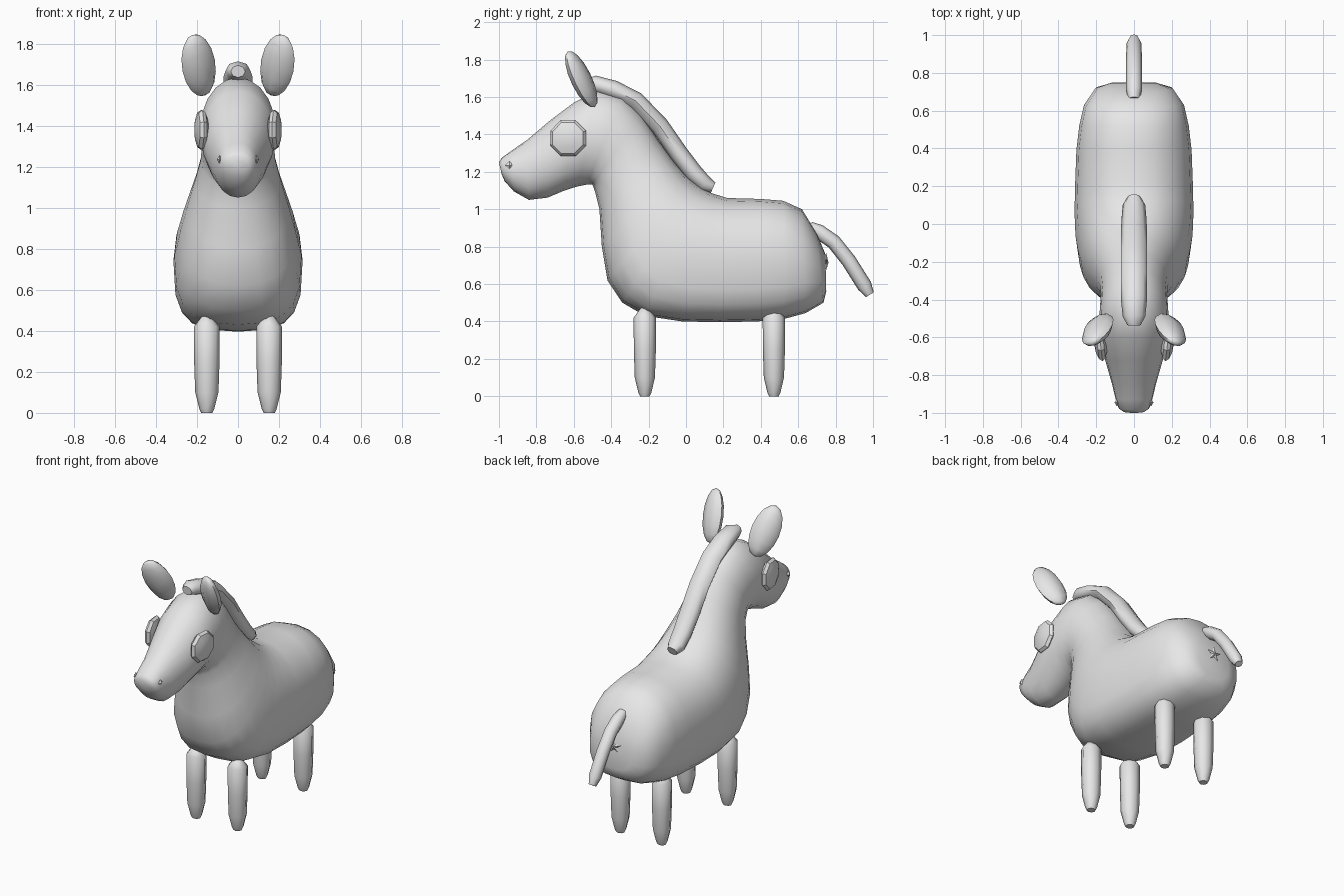
import bpy, bmesh, math
from mathutils import Vector, Matrix

if "Cube" in bpy.data.objects:
    bpy.data.objects.remove(bpy.data.objects["Cube"])

grey = bpy.data.materials.new("plain grey")
grey.diffuse_color = (0.8, 0.8, 0.8, 1)
grey.use_nodes = True
grey.node_tree.nodes["Principled BSDF"].inputs["Base Color"].default_value = grey.diffuse_color


def finish(name, bm, angle=60):
    bmesh.ops.recalc_face_normals(bm, faces=bm.faces)
    me = bpy.data.meshes.new(name)
    bm.to_mesh(me)
    bm.free()
    me.materials.append(grey)
    ob = bpy.data.objects.new(name, me)
    bpy.context.collection.objects.link(ob)
    bpy.ops.object.select_all(action='DESELECT')
    ob.select_set(True)
    bpy.context.view_layer.objects.active = ob
    bpy.ops.object.shade_smooth_by_angle(angle=math.radians(angle))
    return ob


def spow(v, n):
    return math.copysign(abs(v) ** (2 / n), v)


def loft(name, rings, sides, x0=0.0):
    """Rings: top y, top z, bottom y, bottom z, half width, lower squareness."""
    bm = bmesh.new()
    loops = []
    for ty, tz, by, bz, w, n in rings:
        loop = []
        for i in range(sides):
            a = 2 * math.pi * i / sides
            c, s = math.cos(a), math.sin(a)
            k = n if s < 0 else min(n, 2.2)
            x, d = w * spow(c, k), spow(s, k) / 2
            loop.append(bm.verts.new((x0 + x, (ty + by) / 2 + d * (ty - by),
                                      (tz + bz) / 2 + d * (tz - bz))))
        loops.append(loop)
    for p, q in zip(loops, loops[1:]):
        for i in range(sides):
            j = (i + 1) % sides
            bm.faces.new((p[i], p[j], q[j], q[i]))
    bm.faces.new(loops[0])
    bm.faces.new(loops[-1])
    return finish(name, bm)


def tube(name, path, sides):
    """Path points: y, z, half thickness, half width."""
    rings = []
    for i, (y, z, r, w) in enumerate(path):
        a, b = path[max(i - 1, 0)], path[min(i + 1, len(path) - 1)]
        t = Vector((b[0] - a[0], b[1] - a[1])).normalized()
        rings.append((y - t.y * r, z + t.x * r, y + t.y * r, z - t.x * r, w, 2))
    return loft(name, rings, sides)


def ball(name, matrix, segs, rings, angle=60):
    bm = bmesh.new()
    bmesh.ops.create_uvsphere(bm, u_segments=segs, v_segments=rings, radius=1, matrix=matrix)
    return finish(name, bm, angle)


# Rump, barrel, chest, neck and head in one skin
loft("body", [
    (0.745, 0.76, 0.75, 0.56, 0.12, 2.4),
    (0.70, 0.87, 0.735, 0.50, 0.205, 2.6),
    (0.62, 1.00, 0.64, 0.445, 0.265, 2.8),
    (0.52, 1.045, 0.52, 0.412, 0.29, 3),
    (0.40, 1.055, 0.38, 0.40, 0.305, 3.1),
    (0.22, 1.06, 0.18, 0.396, 0.312, 3.2),
    (0.14, 1.085, -0.02, 0.40, 0.315, 3.2),
    (0.10, 1.105, -0.22, 0.43, 0.31, 3),
    (0.065, 1.13, -0.34, 0.50, 0.297, 2.7),
    (0.03, 1.155, -0.42, 0.62, 0.28, 2.4),
    (-0.01, 1.19, -0.45, 0.80, 0.25, 2.2),
    (-0.07, 1.26, -0.463, 1.00, 0.21, 2.1),
    (-0.15, 1.37, -0.485, 1.09, 0.182, 2),
    (-0.24, 1.505, -0.50, 1.132, 0.175, 2),
    (-0.34, 1.60, -0.53, 1.132, 0.18, 2),
    (-0.47, 1.635, -0.58, 1.122, 0.185, 2),
    (-0.60, 1.57, -0.65, 1.10, 0.178, 2),
    (-0.72, 1.48, -0.74, 1.062, 0.15, 2),
    (-0.85, 1.37, -0.84, 1.05, 0.117, 2.1),
    (-0.93, 1.315, -0.92, 1.095, 0.098, 2.2),
    (-0.985, 1.275, -0.97, 1.15, 0.08, 2.2),
    (-1.00, 1.25, -0.985, 1.185, 0.055, 2.2)], 20)

# Mane along the crest, and tail
tube("mane", [(-0.535, 1.665, 0.03, 0.035), (-0.49, 1.67, 0.045, 0.06),
              (-0.39, 1.64, 0.05, 0.07), (-0.27, 1.58, 0.05, 0.07),
              (-0.14, 1.445, 0.05, 0.07), (-0.04, 1.30, 0.05, 0.07),
              (0.04, 1.195, 0.05, 0.065), (0.10, 1.135, 0.045, 0.06),
              (0.145, 1.115, 0.03, 0.035)], 8)
tube("tail", [(0.66, 0.905, 0.03, 0.03), (0.71, 0.88, 0.04, 0.042),
              (0.79, 0.825, 0.04, 0.042), (0.87, 0.725, 0.04, 0.042),
              (0.955, 0.59, 0.04, 0.04), (0.983, 0.543, 0.024, 0.024)], 8)

# Small star-shaped pucker under the tail
bm = bmesh.new()
rim = [bm.verts.new(((0.05 if i % 2 == 0 else 0.02) * math.sin(math.pi * i / 5), 0.75,
                     0.715 + (0.05 if i % 2 == 0 else 0.02) * math.cos(math.pi * i / 5)))
       for i in range(10)]
tips = [bm.verts.new((0, y, 0.715)) for y in (0.73, 0.762)]
for i in range(10):
    for tip in tips:
        bm.faces.new((rim[i], rim[(i + 1) % 10], tip))
finish("rump_star", bm, 20)

for side, s in (("left", 1), ("right", -1)):
    # Legs, tapered to small hooves
    for place, y in (("front", -0.22), ("back", 0.47)):
        loft(f"{place}_{side}_leg",
             [(y + r, z, y - r, z, r * 1.05, 2) for z, r in
              ((0.0, 0.026), (0.02, 0.035), (0.10, 0.054), (0.25, 0.059),
               (0.42, 0.06), (0.475, 0.02))], 8, s * 0.152)

    # Ears: flattened, leaning forward and outward
    up = Vector((s * 0.17, -0.43, 0.87)).normalized()
    wide = Vector((s * 0.87, -0.35, -0.2))
    wide = (wide - up * wide.dot(up)).normalized()
    thin = up.cross(wide)
    frame = Matrix((wide, thin, up)).transposed().to_4x4()
    ball(side + "_ear", Matrix.Translation((s * 0.192, -0.56, 1.695)) @ frame
         @ Matrix.Diagonal((0.088, 0.047, 0.168, 1)), 8, 8)

    # Eyes: octagonal bulges on the cheeks
    ball(side + "_eye", Matrix.Translation((s * 0.178, -0.63, 1.38))
         @ Matrix.Rotation(s * -0.12, 4, 'Z') @ Matrix.Rotation(math.pi / 2, 4, 'Y')
         @ Matrix.Rotation(math.pi / 8, 4, 'Z')
         @ Matrix.Diagonal((0.104, 0.104, 0.034, 1)), 8, 6, 30)

    # Nostrils
    ball(side + "_nostril", Matrix.Translation((s * 0.09, -0.945, 1.235))
         @ Matrix.Diagonal((0.013, 0.022, 0.022, 1)), 4, 2, 20)
